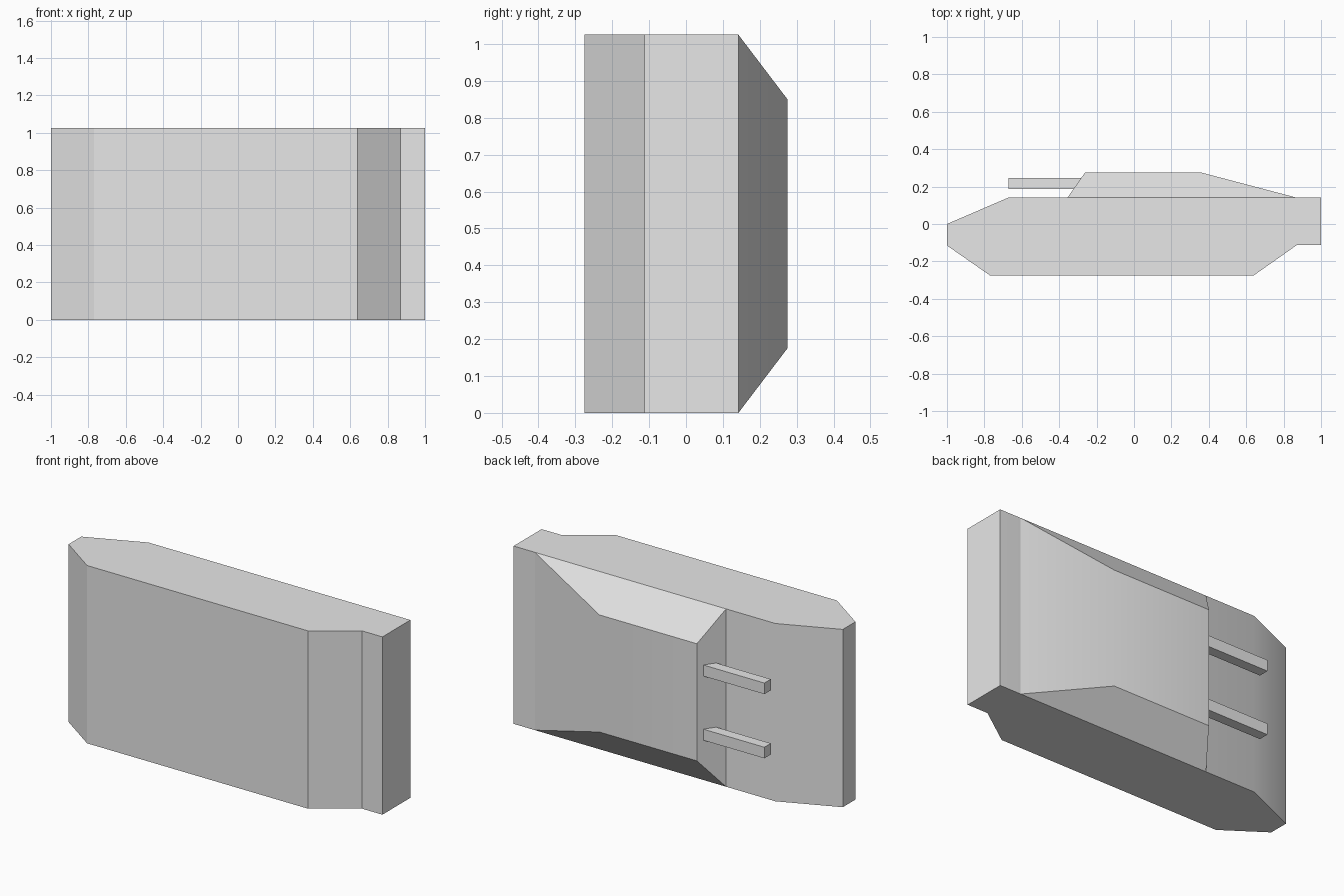
import bpy
import bmesh
import math

cube = bpy.data.objects.get("Cube")
if cube:
    bpy.data.objects.remove(cube, do_unlink=True)

GREY = (0.8, 0.8, 0.8, 1.0)
grey = bpy.data.materials.new("plain grey")
grey.use_nodes = True
grey.diffuse_color = GREY
grey.node_tree.nodes["Principled BSDF"].inputs["Base Color"].default_value = GREY

HEIGHT = 1.025   # full extent of the hull along z
DECK = 0.142     # y of the deck that carries the turret


def loft(name, start, end):
    """Solid between two matching outlines of 3D points."""
    bm = bmesh.new()
    a = [bm.verts.new(p) for p in start]
    b = [bm.verts.new(p) for p in end]
    bm.faces.new(a)
    bm.faces.new(b)
    for i in range(len(a)):
        j = (i + 1) % len(a)
        bm.faces.new((a[i], a[j], b[j], b[i]))
    bmesh.ops.recalc_face_normals(bm, faces=bm.faces)
    mesh = bpy.data.meshes.new(name)
    bm.to_mesh(mesh)
    bm.free()
    mesh.materials.append(grey)
    obj = bpy.data.objects.new(name, mesh)
    bpy.context.collection.objects.link(obj)
    bpy.ops.object.select_all(action='DESELECT')
    obj.select_set(True)
    bpy.context.view_layer.objects.active = obj
    bpy.ops.object.shade_smooth_by_angle(angle=math.radians(30))
    return obj


def rectangle(x0, x1, y, z0, z1):
    return [(x0, y, z0), (x1, y, z0), (x1, y, z1), (x0, y, z1)]


# Hull: side profile extruded across the full width
profile = [(-1, 0), (-0.67, DECK), (1, DECK), (1, -0.113),
           (0.87, -0.113), (0.64, -0.275), (-0.77, -0.275), (-1, -0.115)]
loft("hull", [(x, y, 0) for x, y in profile],
     [(x, y, HEIGHT) for x, y in profile])

# Turret: tapered block on the deck
loft("turret", rectangle(-0.355, 0.865, DECK, 0, HEIGHT),
     rectangle(-0.262, 0.36, 0.275, 0.175, HEIGHT - 0.175))

# Twin square barrels, set into the sloped turret front
for side, z in (("right", 0.32), ("left", 0.69)):
    loft("barrel_" + side,
         rectangle(-0.672, -0.25, 0.187, z - 0.032, z + 0.032),
         rectangle(-0.672, -0.25, 0.246, z - 0.032, z + 0.032))
